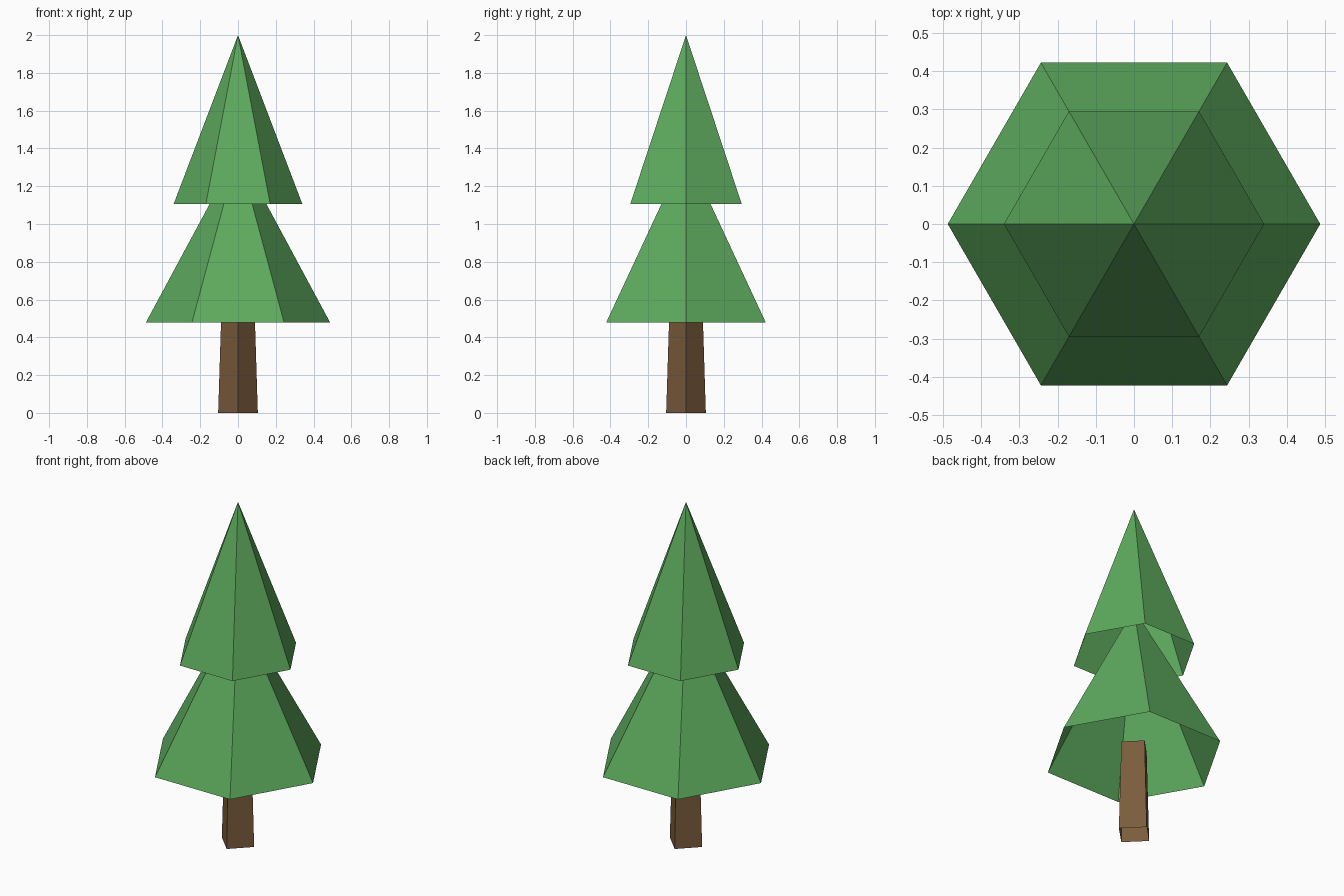
import bpy, bmesh
from math import cos, sin, tau

if "Cube" in bpy.data.objects:
    bpy.data.objects.remove(bpy.data.objects["Cube"])


def material(name, rgb):
    m = bpy.data.materials.new(name)
    m.diffuse_color = (*rgb, 1.0)
    m.use_nodes = True
    m.node_tree.nodes["Principled BSDF"].inputs["Base Color"].default_value = m.diffuse_color
    return m


def tapered_shell(name, sides, r_bottom, r_top, z_bottom, z_top, mat):
    """Open-ended flat-sided cone or frustum, with a corner on the +x axis."""
    bm = bmesh.new()

    def ring(r, z):
        return [bm.verts.new((r * cos(tau * i / sides), r * sin(tau * i / sides), z))
                for i in range(sides)]

    low = ring(r_bottom, z_bottom)
    high = ring(r_top, z_top) if r_top else [bm.verts.new((0, 0, z_top))]
    for i in range(sides):
        j = (i + 1) % sides
        top = [high[j], high[i]] if r_top else high
        bm.faces.new([low[i], low[j], *top])
    mesh = bpy.data.meshes.new(name)
    bm.to_mesh(mesh)
    bm.free()
    mesh.materials.append(mat)
    obj = bpy.data.objects.new(name, mesh)
    bpy.context.collection.objects.link(obj)
    return obj


green = material("foliage_green", (0.11, 0.40, 0.11))
brown = material("bark_brown", (0.20, 0.107, 0.045))

# Square trunk, ending just inside the lower foliage
tapered_shell("trunk", 4, 0.105, 0.088, 0.0, 0.54, brown)

# Two hollow six-sided foliage tiers
tapered_shell("lower_foliage", 6, 0.488, 0.0, 0.478, 1.385, green)
tapered_shell("upper_foliage", 6, 0.341, 0.0, 1.105, 2.0, green)
